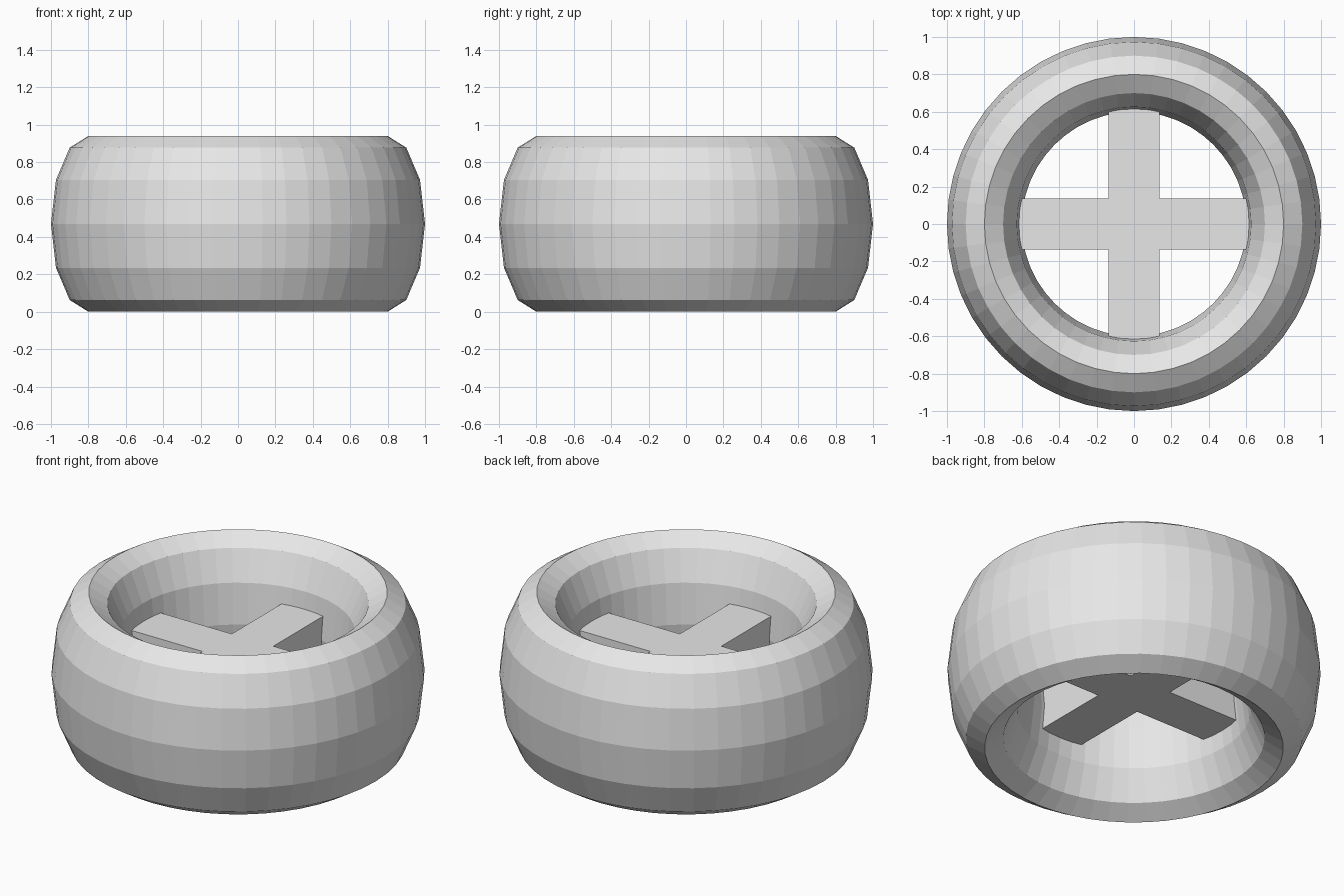
import bpy
import bmesh
import math

cube = bpy.data.objects.get("Cube")
if cube:
    bpy.data.objects.remove(cube, do_unlink=True)

HALF_HEIGHT = 0.47
RING_RADIUS, TUBE_RADIUS = 0.8, 0.2
BAR_HALF_WIDTH, BAR_HALF_LENGTH = 0.136, 0.7

grey = bpy.data.materials.new("light grey")
grey.use_nodes = True
grey.diffuse_color = (0.8, 0.8, 0.8, 1)
grey.node_tree.nodes["Principled BSDF"].inputs["Base Color"].default_value = grey.diffuse_color

# Tall ring: a flat-shaded torus stretched upwards
bpy.ops.mesh.primitive_torus_add(
    major_segments=48, minor_segments=12,
    major_radius=RING_RADIUS, minor_radius=TUBE_RADIUS,
    location=(0, 0, HALF_HEIGHT))
ring = bpy.context.object
ring.name = "outer_ring"
ring.scale.z = HALF_HEIGHT / TUBE_RADIUS
bpy.ops.object.transform_apply(location=False, rotation=False, scale=True)
ring.data.materials.append(grey)

# Cross hub: a square block with its four sides extruded into the ring
bm = bmesh.new()
bmesh.ops.create_cube(bm, size=2 * BAR_HALF_WIDTH)
sides = [f for f in bm.faces if abs(f.normal.z) < 0.5]
for face in sides:
    direction = face.normal.copy()
    arm = bmesh.ops.extrude_discrete_faces(bm, faces=[face])["faces"]
    bmesh.ops.translate(bm, verts=arm[0].verts,
                        vec=direction * (BAR_HALF_LENGTH - BAR_HALF_WIDTH))
bmesh.ops.remove_doubles(bm, verts=bm.verts, dist=0.0001)
bmesh.ops.recalc_face_normals(bm, faces=bm.faces)
mesh = bpy.data.meshes.new("cross_hub")
bm.to_mesh(mesh)
bm.free()
mesh.materials.append(grey)
hub = bpy.data.objects.new("cross_hub", mesh)
hub.location.z = HALF_HEIGHT
bpy.context.collection.objects.link(hub)
